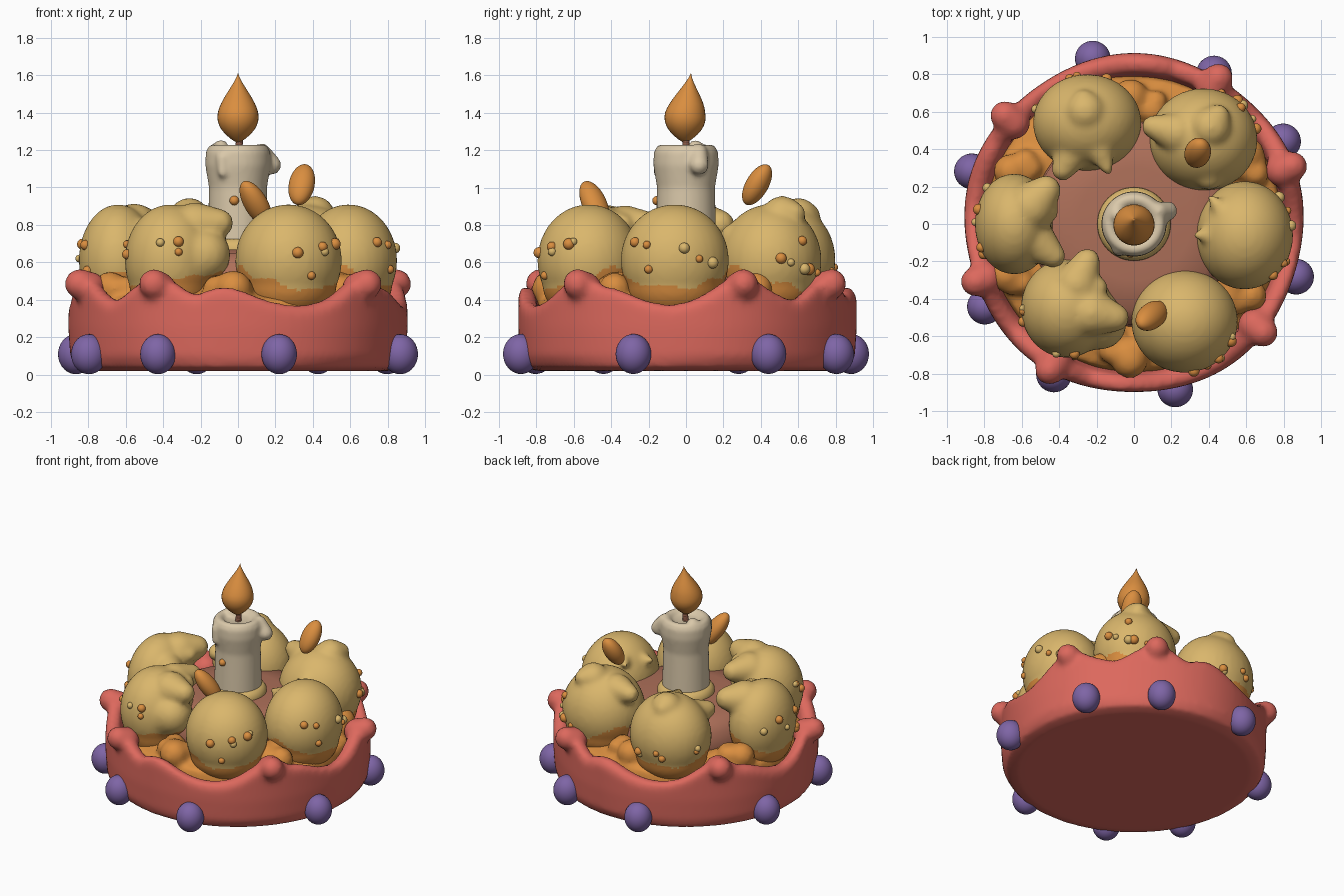
import bpy, bmesh, math, random
from mathutils import Vector, Matrix

random.seed(4)
if "Cube" in bpy.data.objects:
    bpy.data.objects.remove(bpy.data.objects["Cube"])


def material(name, red, green, blue):
    mat = bpy.data.materials.new(name)
    mat.use_nodes = True
    mat.diffuse_color = (red, green, blue, 1)
    shader = mat.node_tree.nodes["Principled BSDF"]
    shader.inputs["Base Color"].default_value = mat.diffuse_color
    return mat


BERRY_RED = material("berry red", .72, .14, .11)
GOLD = material("custard gold", .7, .47, .15)
ORANGE = material("caramel orange", .7, .27, .05)
CREAM = material("wax cream", .7, .58, .4)
BROWN = material("sponge brown", .42, .16, .1)
WICK_BROWN = material("wick brown", .25, .1, .06)
PURPLE = material("grape purple", .21, .13, .38)


def polar(degrees, radius, height):
    angle = math.radians(degrees)
    return Vector((radius * math.cos(angle), radius * math.sin(angle), height))


def both_sides(angles):
    """Each angle together with the one directly opposite."""
    return [angle + turn for angle in angles for turn in (0, 180)]


def ball(bm, centre, width, depth=None, height=None, axis=None):
    """Add an ellipsoid, its height optionally turned along an axis."""
    turn = axis.to_track_quat("Z", "Y").to_matrix().to_4x4() if axis else Matrix()
    size = Matrix.Diagonal((width, depth or width, height or width, 1))
    bmesh.ops.create_uvsphere(bm, u_segments=32, v_segments=20, radius=1,
                              matrix=Matrix.Translation(centre) @ turn @ size)


def finger(bm, start, tip, start_radius, tip_radius, steps=8):
    """Add a tapering finger of overlapping balls."""
    for step in range(steps + 1):
        part = step / steps
        radius = start_radius + (tip_radius - start_radius) * part
        ball(bm, Vector(start).lerp(Vector(tip), part), radius)


def lathe(bm, profile, segments=48):
    """Revolve a profile function that gives (radius, height) points for an angle."""
    rings = []
    for index in range(segments):
        degrees = 360 * index / segments
        rings.append([bm.verts.new(polar(degrees, radius, height))
                      for radius, height in profile(degrees)])
    for index, ring in enumerate(rings):
        before = rings[index - 1]
        for low in range(len(ring) - 1):
            bm.faces.new((before[low], ring[low], ring[low + 1], before[low + 1]))
    bmesh.ops.remove_doubles(bm, verts=bm.verts, dist=1e-5)
    bmesh.ops.recalc_face_normals(bm, faces=bm.faces)


def finish(bm, name, *materials, fuse=0):
    """Make a smooth object, optionally melting its pieces together."""
    mesh = bpy.data.meshes.new(name)
    bm.to_mesh(mesh)
    bm.free()
    obj = bpy.data.objects.new(name, mesh)
    bpy.context.collection.objects.link(obj)
    if fuse:
        remesh = obj.modifiers.new("fuse", "REMESH")
        remesh.mode, remesh.voxel_size = "VOXEL", fuse
        soften = obj.modifiers.new("soften", "SMOOTH")
        soften.factor, soften.iterations = .5, 6
        graph = bpy.context.evaluated_depsgraph_get()
        mesh = bpy.data.meshes.new_from_object(obj.evaluated_get(graph))
        obj.modifiers.clear()
        obj.data = mesh
    mesh.materials.clear()
    for mat in materials:
        mesh.materials.append(mat)
    for face in mesh.polygons:
        face.use_smooth = True
        face.material_index = 0
    return obj


KNOBS = both_sides((60, 20, -40))
GAPS = both_sides((85, 25, -30))


def rim_height(degrees):
    """Low in front of each bun, rising at the knobs and gaps."""
    rise = 0
    for peak in KNOBS + GAPS:
        away = (degrees - peak + 180) % 360 - 180
        rise = max(rise, (.16 if peak in KNOBS else .1) * math.exp(-(away / 14) ** 2))
    return .37 + rise


def bowl_profile(degrees):
    top = rim_height(degrees)
    wall = .905 + .008 * math.sin(math.radians(degrees) * 5)
    return [(0, .02), (.8, .02), (.87, .04), (wall - .01, .1), (wall, .25), (wall, top - .05),
            (.89, top - .01), (.855, top), (.81, top - .02), (.77, .28), (0, .28)]


# Bowl with rounded knobs on the rim
bm = bmesh.new()
lathe(bm, bowl_profile, 120)
for angle in KNOBS:
    finger(bm, polar(angle, .84, .46), polar(angle, .9, .485), .09, .08)
finish(bm, "bowl", BERRY_RED, fuse=.02)

# Brown sponge mound on a lumpy caramel bed
bm = bmesh.new()
lathe(bm, lambda angle: [(0, .67), (.3, .67), (.46, .65), (.54, .58), (.56, .3), (0, .3)])
finish(bm, "sponge_mound", BROWN)
bm = bmesh.new()
lathe(bm, lambda angle: [(0, .46), (.6, .46), (.78, .4), (.8, .3), (0, .3)])
for angle in GAPS * 5:
    spot = polar(angle + random.uniform(-8, 8), random.uniform(.6, .74), .46)
    ball(bm, spot, random.uniform(.06, .1))
finish(bm, "caramel_bed", ORANGE, fuse=.02)


def add_crumbs(bun, centre, outward, mat, count):
    bm = bmesh.new()
    for _ in range(count):
        side = Matrix.Rotation(random.uniform(-.9, .9), 3, "Z") @ outward
        probe = centre + side * .4 + Vector((0, 0, random.uniform(-.14, .16)))
        ball(bm, bun.closest_point_on_mesh(probe)[1], random.uniform(.02, .032))
    finish(bm, bun.name + "_crumbs_" + mat.name.split()[1], mat)


def add_bun(name, x, y, width, depth, *tips):
    """A dome whose fingers end at tips given as (x, y, z, radius)."""
    centre = Vector((x, y, .61))
    outward = Vector((x, y, 0)).normalized()
    bm = bmesh.new()
    ball(bm, centre, width, depth, .3)
    ball(bm, (x, y, .48), width * .9, depth * .9, .2)
    for *tip, radius in tips:
        start = Vector(tip).lerp(Vector((x, y, tip[2] - .03)), .5)
        finger(bm, start, tip, radius + .05, radius)
    bun = finish(bm, name, GOLD, ORANGE, fuse=.018)
    # caramel-soaked foot, lowest on the outward side
    for face in bun.data.polygons:
        ripple = .015 * math.sin(22 * (face.center.x - face.center.y))
        limit = .57 + ripple - .11 * max(0, outward.dot(face.normal))
        face.material_index = int(face.center.z < limit)
    add_crumbs(bun, centre, outward, ORANGE, 4)
    add_crumbs(bun, centre, outward, GOLD, 2)


# Ring of six buns, curling in towards the candle
add_bun("back_right_bun", -.25, .54, .29, .26,
        (-.27, .66, .85, .06), (-.14, .29, .8, .03), (-.38, .29, .74, .06))
add_bun("back_left_bun", .37, .45, .29, .275,
        (.1, .52, .81, .06), (.45, .58, .86, .06), (.4, .26, .73, .08))
add_bun("left_bun", .59, -.06, .26, .29, (.33, -.06, .78, .02), (.41, .14, .8, .02))
add_bun("front_left_bun", .27, -.52, .285, .275)
add_bun("front_right_bun", -.36, -.45, .245, .265,
        (-.25, -.2, .8, .07), (-.2, -.34, .8, .06), (-.1, -.5, .81, .075),
        (-.18, -.53, .64, .14))
add_bun("right_bun", -.64, 0, .21, .27,
        (-.47, .18, .8, .08), (-.45, .07, .79, .05), (-.43, -.17, .74, .065))

# Grapes around the foot of the bowl
for angle in both_sides((104, 62, 29, -18)):
    bm = bmesh.new()
    ball(bm, polar(angle, .91, .11), .095, .107, .095, polar(angle, 1, 0))
    finish(bm, "grape", PURPLE)

# Candle with a swollen lip, wax drips and a golden foot
bm = bmesh.new()
lathe(bm, lambda angle: [(0, .6), (.165, .6), (.155, 1), (.175, 1.12), (.172, 1.19),
                         (.15, 1.23), (.12, 1.23), (.09, 1.2), (0, 1.19)])
finger(bm, (.13, .07, 1.19), (.18, .07, 1.12), .045, .052)
finger(bm, (-.08, -.13, 1.16), (-.08, -.145, 1.08), .04, .03)
ball(bm, (-.09, .05, 1.215), .04)
finish(bm, "candle", CREAM, fuse=.014)
bm = bmesh.new()
lathe(bm, lambda angle: [(0, .62), (.2, .62), (.195, .69), (.17, .725), (0, .73)])
finish(bm, "candle_foot", GOLD)
bm = bmesh.new()
ball(bm, (-.02, -.155, .93), .025)
finish(bm, "candle_crumb", ORANGE)
bm = bmesh.new()
finger(bm, (0, 0, 1.17), (.01, 0, 1.27), .022, .018)
finish(bm, "wick", WICK_BROWN)


def flame_profile(angle, steps=16):
    for step in range(steps + 1):
        part = step / steps
        swell = max(0, math.sin(math.pi * part ** .7)) ** 1.3
        yield .11 * swell, 1.235 + .377 * part


# Flame, leaning back at the tip
bm = bmesh.new()
lathe(bm, flame_profile, 32)
for vert in bm.verts:
    vert.co.y += max(0, vert.co.z - 1.4) * .15 - .005
finish(bm, "flame", ORANGE)


# Almonds pushed into two of the buns
def add_almond(name, low, high):
    low, high = Vector(low), Vector(high)
    bm = bmesh.new()
    ball(bm, (low + high) / 2, .07, .06, (high - low).length / 2, high - low)
    finish(bm, name, ORANGE)


add_almond("back_almond", (.32, .32, .91), (.36, .44, 1.12))
add_almond("front_almond", (.16, -.44, .8), (.03, -.54, 1.03))
